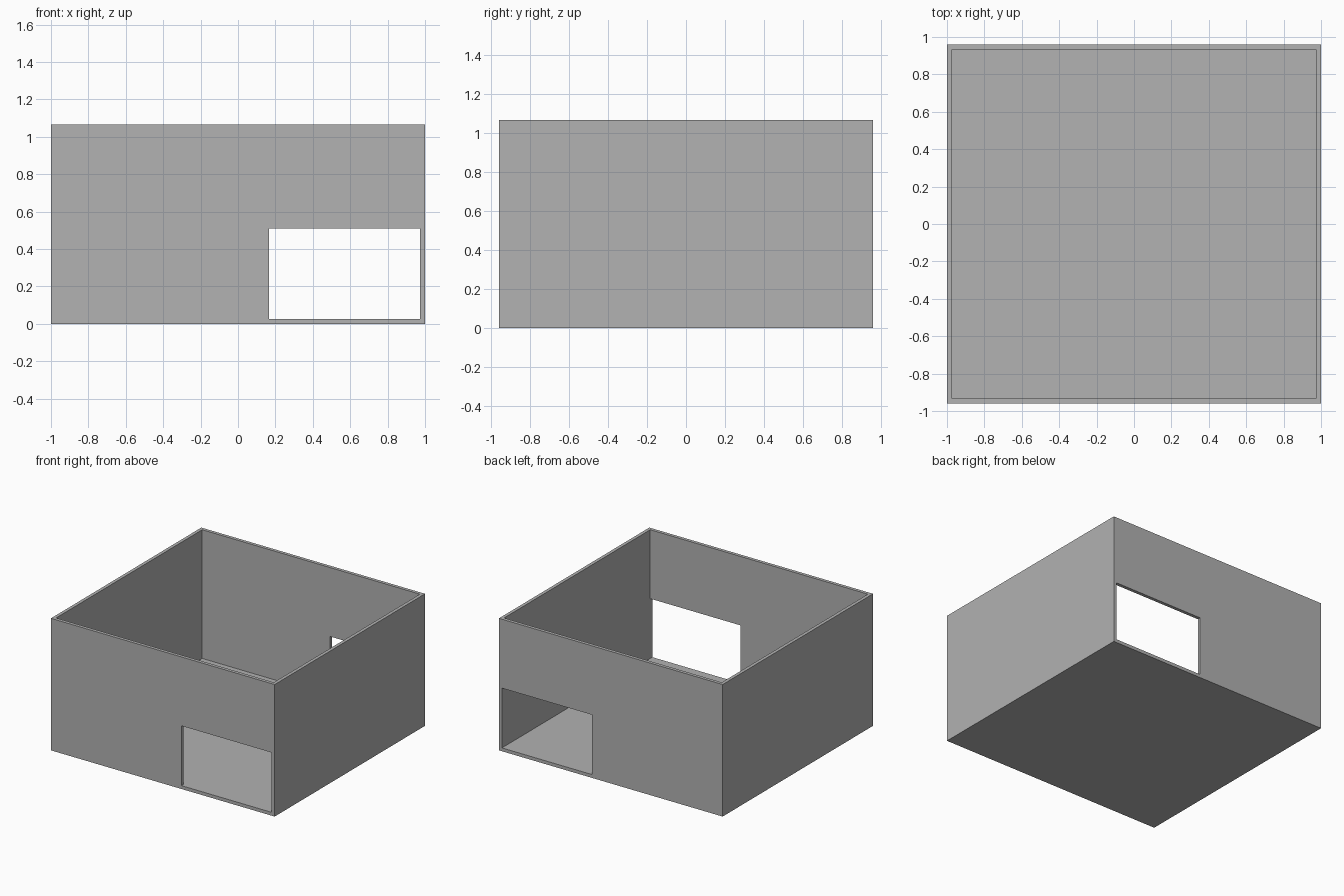
import bpy

old = bpy.data.objects.get("Cube")
if old:
    bpy.data.objects.remove(old, do_unlink=True)

W, D, H = 1.0, 0.96, 1.067      # half width, half depth, height
T = 0.027                       # wall and floor thickness
DOOR_X, DOOR_TOP = 0.167, 0.51  # inner edge and top of the doorways

grey = bpy.data.materials.new("plain grey")
grey.use_nodes = True
colour = (0.445, 0.445, 0.445, 1)
grey.diffuse_color = colour
grey.node_tree.nodes["Principled BSDF"].inputs["Base Color"].default_value = colour


def box(name, low, high):
    """Box between two opposite corners."""
    centre = [(a + b) / 2 for a, b in zip(low, high)]
    bpy.ops.mesh.primitive_cube_add(size=1, location=centre)
    ob = bpy.context.object
    ob.name = name
    ob.scale = [b - a for a, b in zip(low, high)]
    bpy.ops.object.transform_apply(location=True, rotation=False, scale=True)
    ob.data.materials.append(grey)
    return ob


def cut(target, cutter):
    """Cut one box out of the target, then discard the cutter."""
    cutter.hide_render = True
    mod = target.modifiers.new("cut", 'BOOLEAN')
    mod.operation = 'DIFFERENCE'
    mod.solver = 'EXACT'
    mod.object = cutter
    bpy.context.view_layer.objects.active = target
    bpy.ops.object.modifier_apply(modifier=mod.name)
    bpy.data.objects.remove(cutter, do_unlink=True)


# Open-topped room with floor
room = box("room_walls_and_floor", (-W, -D, 0), (W, D, H))
cut(room, box("room_hollow", (T - W, T - D, T), (W - T, D - T, H + 0.2)))

# Matching doorways through the front and back walls, flush with floor and side wall
cut(room, box("doorway_cutter", (DOOR_X, -D - 0.2, T), (W - T, D + 0.2, DOOR_TOP)))
